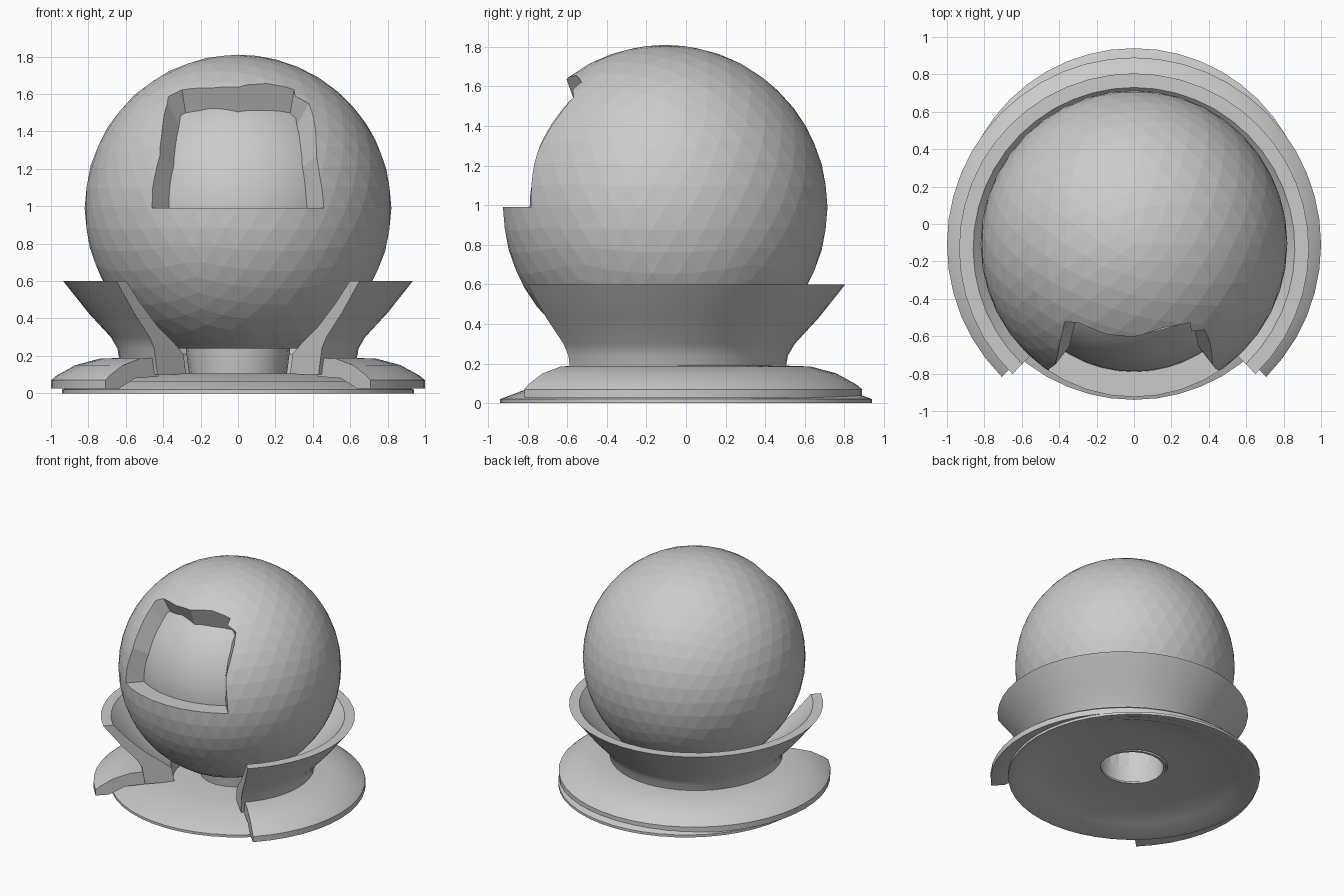
import bpy, bmesh, math
from mathutils import Vector

default = bpy.data.objects.get("Cube")
if default:
    bpy.data.objects.remove(default, do_unlink=True)

grey = bpy.data.materials.new("plain grey")
grey.use_nodes = True
grey.diffuse_color = (0.6, 0.6, 0.6, 1)
grey.node_tree.nodes["Principled BSDF"].inputs["Base Color"].default_value = (0.6, 0.6, 0.6, 1)

BALL = Vector((0, -0.105, 0.99))
RADIUS = 0.82
CORE = 0.685


def finish(bm, name, smooth=None):
    """Turn a bmesh into a linked grey object."""
    bmesh.ops.recalc_face_normals(bm, faces=bm.faces)
    mesh = bpy.data.meshes.new(name)
    bm.to_mesh(mesh)
    bm.free()
    mesh.materials.append(grey)
    obj = bpy.data.objects.new(name, mesh)
    bpy.context.collection.objects.link(obj)
    if smooth:
        bpy.ops.object.select_all(action='DESELECT')
        obj.select_set(True)
        bpy.context.view_layer.objects.active = obj
        bpy.ops.object.shade_smooth_by_angle(angle=math.radians(smooth))
    return obj


def trim_below(bm, z):
    """Cut away everything under height z and close the cut."""
    bmesh.ops.translate(bm, verts=bm.verts, vec=BALL)
    bmesh.ops.bisect_plane(bm, geom=bm.verts[:] + bm.edges[:] + bm.faces[:],
                           plane_co=(0, 0, z), plane_no=(0, 0, 1), clear_inner=True)
    bmesh.ops.holes_fill(bm, edges=[e for e in bm.edges if e.is_boundary], sides=0)


def subtract(target, cutter):
    cutter.hide_render = True
    cutter.hide_viewport = True
    cutter.display_type = 'WIRE'
    mod = target.modifiers.new(cutter.name, 'BOOLEAN')
    mod.operation = 'DIFFERENCE'
    mod.solver = 'EXACT'
    mod.object = cutter


def revolve(name, profile, start, sweep, steps, y=0.0, smooth=25):
    """Sweep a closed (radius, z) profile about a vertical axis at y."""
    bm = bmesh.new()
    full = sweep == 360
    rings = []
    for i in range(steps if full else steps + 1):
        a = math.radians(start + sweep * i / steps)
        rings.append([bm.verts.new((r * math.cos(a), y + r * math.sin(a), z)) for r, z in profile])
    n = len(profile)
    for i in range(steps):
        a, b = rings[i], rings[(i + 1) % len(rings)]
        for j in range(n):
            k = (j + 1) % n
            bm.faces.new((a[j], b[j], b[k], a[k]))
    if not full:
        bm.faces.new(rings[0])
        bm.faces.new(rings[-1])
    return finish(bm, name, smooth)


def on_ball(x, z, radius):
    """Point on the front of a sphere sharing the ball's centre."""
    return BALL + Vector((x, -math.sqrt(radius ** 2 - x * x - z * z), z))


# Faceted ball with a flat underside
bm = bmesh.new()
bmesh.ops.create_icosphere(bm, subdivisions=4, radius=RADIUS)
trim_below(bm, 0.24)
ball = finish(bm, "ball")

# Window cutter: walls run from an outline on the ball to a smaller one on the core
half = [((0.46, 0.0), (0.37, 0.0)), ((0.42, 0.28), (0.345, 0.22)),
        ((0.38, 0.56), (0.315, 0.44)), ((0.30, 0.635), (0.28, 0.51))]
middle = [((0, 0.65), (0, 0.515))]
mirrored = [((-a, b), (-c, d)) for (a, b), (c, d) in reversed(half)]
bm = bmesh.new()
back = bm.verts.new(BALL + Vector((0, -0.4, 0.2)))
front = bm.verts.new(BALL + Vector((0, -1.4, 0.5)))
inner, outer = [], []
for o, i in half + middle + mirrored:
    p, q = on_ball(*o, RADIUS), on_ball(*i, CORE)
    inner.append(bm.verts.new(q + (q - p) * 0.6))
    outer.append(bm.verts.new(p + (p - q) * 2.5))
for i in range(len(inner)):
    j = (i + 1) % len(inner)
    bm.faces.new((inner[i], inner[j], outer[j], outer[i]))
    bm.faces.new((back, inner[j], inner[i]))
    bm.faces.new((front, outer[i], outer[j]))
subtract(ball, finish(bm, "window_cutter"))

# Bore running up through the neck into the ball
bm = bmesh.new()
bmesh.ops.create_cone(bm, cap_ends=True, segments=20, radius1=0.25, radius2=0.25, depth=0.4)
bmesh.ops.translate(bm, verts=bm.verts, vec=(0, -0.03, 0.25))
subtract(ball, finish(bm, "bore_cutter"))

# Inner core seen through the window
bm = bmesh.new()
bmesh.ops.create_uvsphere(bm, u_segments=48, v_segments=32, radius=CORE)
trim_below(bm, 0.7)
finish(bm, "inner_core", 30)

# Hollow neck under the ball
revolve("neck", [(0.26, 0.09), (0.28, 0.245), (0.25, 0.245), (0.24, 0.09)], 0, 360, 20, -0.03)

# Thin dished base plate with a central hole
revolve("base_plate", [(0.25, 0.105), (0.54, 0.105), (0.82, 0.065), (0.94, 0.02), (0.94, 0.0),
                       (0.90, 0.0), (0.78, 0.045), (0.54, 0.09), (0.25, 0.09)], 0, 360, 48)

# Open collar and skirt, both with a quarter gap at the front
revolve("cradle_collar", [(0.40, 0.10), (0.42, 0.21), (0.48, 0.26), (0.62, 0.36), (0.75, 0.48),
                          (0.86, 0.60), (0.935, 0.60), (0.80, 0.43), (0.68, 0.30), (0.645, 0.24),
                          (0.62, 0.10)], -46, 272, 36, -0.13)
revolve("base_skirt", [(0.60, 0.09), (0.60, 0.19), (0.74, 0.185), (0.87, 0.15), (0.97, 0.095),
                       (1.0, 0.07), (1.0, 0.025), (0.90, 0.025), (0.78, 0.08)], -45, 270, 36, -0.11)
